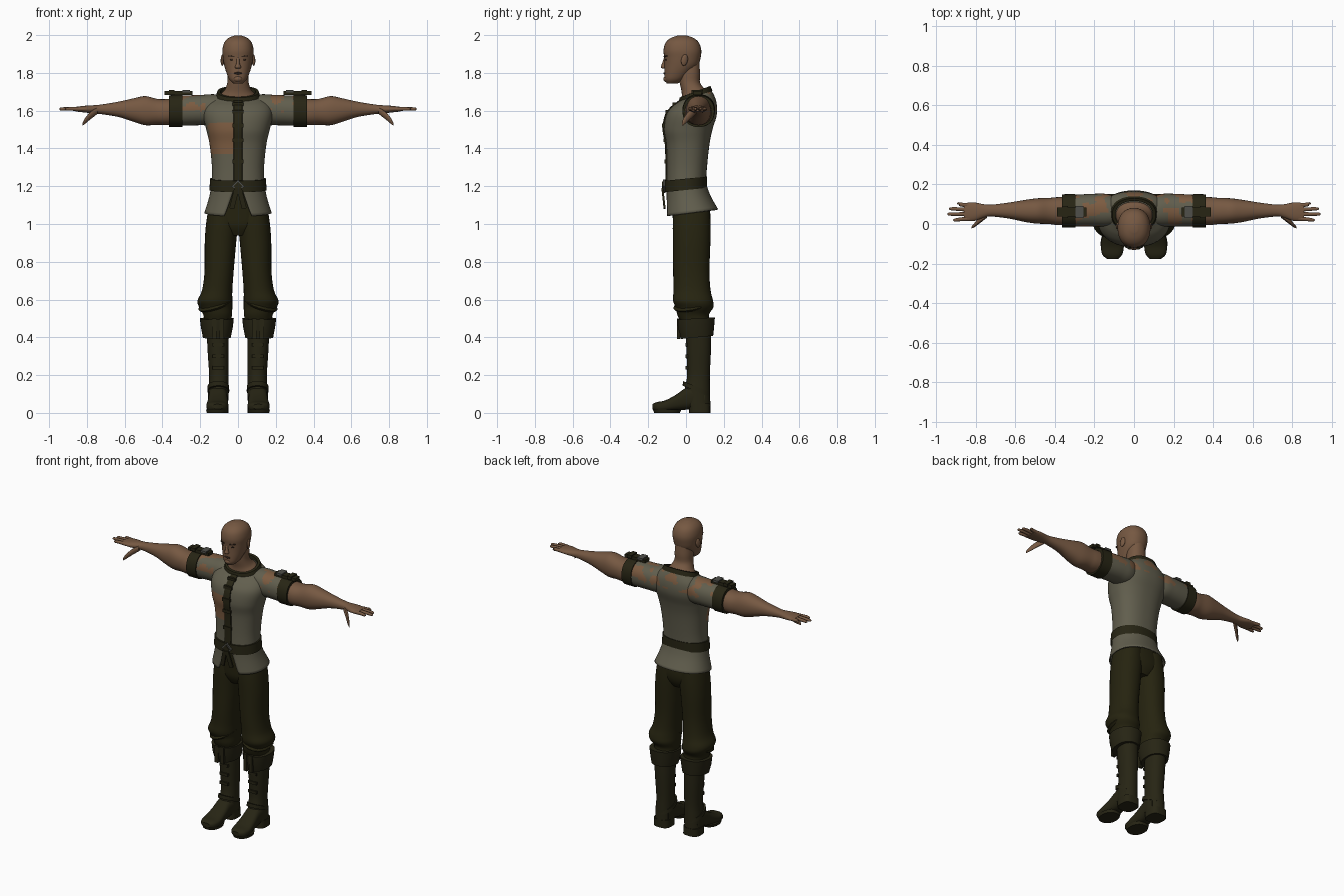
import bpy, bmesh
from math import sin, cos, pi, radians, copysign
from mathutils import Vector, Matrix, Euler, noise

if "Cube" in bpy.data.objects:
    bpy.data.objects.remove(bpy.data.objects["Cube"])


def material(name, r, g, b):
    m = bpy.data.materials.new(name)
    m.use_nodes = True
    m.diffuse_color = (r, g, b, 1)
    shader = m.node_tree.nodes["Principled BSDF"]
    shader.inputs["Base Color"].default_value = (r, g, b, 1)
    shader.inputs["Roughness"].default_value = 0.8
    return m


skin = material("brown skin", .18, .098, .054)
torn = material("tan torn cloth", .2, .105, .052)
cloth = material("grey olive cloth", .12, .112, .075)
trouser = material("dark olive trousers", .019, .017, .005)
leather = material("dark leather", .02, .018, .007)
metal = material("dull metal", .08, .08, .07)
dark = material("dark brown hair", .035, .02, .012)


def finish(name, bm, mats, rule=None, angle=42):
    """Turn a bmesh into an object with smooth faces and sharp creases."""
    bmesh.ops.recalc_face_normals(bm, faces=bm.faces)
    for f in bm.faces:
        f.smooth = True
        if rule:
            f.material_index = rule(f.calc_center_median())
    for e in bm.edges:
        e.smooth = e.calc_face_angle(0) < radians(angle)
    mesh = bpy.data.meshes.new(name)
    bm.to_mesh(mesh)
    bm.free()
    for m in mats:
        mesh.materials.append(m)
    obj = bpy.data.objects.new(name, mesh)
    bpy.context.collection.objects.link(obj)
    return obj


def smooth_rows(rows, steps):
    """Pad rows to (position, u, v, radius u, radius v, tilt) and round them."""
    rows = [tuple(r) + (0,) * (6 - len(r)) for r in rows]
    out = []
    for i in range(len(rows) - 1):
        a, b, c, d = (rows[min(max(i + k, 0), len(rows) - 1)] for k in (-1, 0, 1, 2))
        for s in range(steps):
            t = s / steps
            out.append(tuple(
                q + t * ((r - p) + t * ((2*p - 5*q + 4*r - w) + t * (3*(q - r) + w - p))) / 2
                for p, q, r, w in zip(a, b, c, d)))
    return out + [rows[-1]]


def loft(name, rows, *mats, axis="Z", seg=32, p=2.2, steps=4, cap=True,
         side=1, gap=None, rule=None):
    """Skin rounded cross-sections along an axis; gap leaves the front open."""
    bm = bmesh.new()
    rings = []
    dense = smooth_rows(rows, steps)
    for i, (a, u, v, ru, rv, tilt) in enumerate(dense):
        g = gap[0] + (gap[1] - gap[0]) * i / (len(dense) - 1) if gap else 0
        ring = []
        for k in range(seg + bool(gap)):
            t = -pi / 2 + g + (2 * pi - 2 * g) * k / seg
            du, dv = (r * copysign(abs(w) ** (2 / p), w) for r, w in ((ru, cos(t)), (rv, sin(t))))
            a2 = a + tilt * dv
            co = {"Z": (side * (u + du), v + dv, a2),
                  "X": (side * a2, u + du, v + dv),
                  "Y": (side * (u + du), a2, v + dv)}[axis]
            ring.append(bm.verts.new(co))
        rings.append(ring)
    for lo, hi in zip(rings, rings[1:]):
        for k in range(seg):
            j = (k + 1) % len(lo)
            bm.faces.new((lo[k], lo[j], hi[j], hi[k]))
    if cap and not gap:
        bm.faces.new(rings[0])
        bm.faces.new(rings[-1])
    return finish(name, bm, mats, rule)


def solid(name, kind, loc, size, mat, rot=(0, 0, 0)):
    """Box or ball of a given full size."""
    bm = bmesh.new()
    m = Matrix.LocRotScale(Vector(loc), Euler([radians(r) for r in rot]), Vector(size))
    if kind == "box":
        bmesh.ops.create_cube(bm, size=1, matrix=m)
    else:
        bmesh.ops.create_uvsphere(bm, u_segments=16, v_segments=10, radius=.5, matrix=m)
    return finish(name, bm, [mat])


# Worn areas of the shirt: a chest patch and mottling on the shoulders
def worn(c):
    ragged = .012 * noise.noise(c * 40)
    if c.y < 0 and -.155 + ragged < c.x < -.02 and 1.365 < c.z + ragged < 1.535:
        return 1
    upper = c.z > 1.6 + ragged and (c.y > .06 or abs(c.x) > .17)
    return int(upper and noise.noise(c * 17) > .08)


# Head, neck and face
loft("head", [(1.745, 0, -.072, .026, .03), (1.765, 0, -.062, .046, .051),
              (1.80, 0, -.045, .061, .069), (1.84, 0, -.025, .073, .089),
              (1.88, 0, -.019, .08, .096), (1.92, 0, -.019, .083, .1),
              (1.96, 0, -.02, .073, .088), (1.985, 0, -.02, .05, .06),
              (1.998, 0, -.02, .018, .022)], skin)
loft("neck", [(1.63, 0, .05, .085, .07), (1.68, 0, .045, .092, .068, .3),
              (1.71, 0, .035, .07, .058, .2), (1.75, 0, .02, .056, .054),
              (1.80, 0, .018, .055, .056), (1.86, 0, .015, .05, .055)], skin)
loft("nose", [(1.822, 0, -.115, .008, .006), (1.83, 0, -.118, .016, .015),
              (1.85, 0, -.115, .009, .012), (1.885, 0, -.108, .007, .006)], skin, seg=12)
solid("lips", "ball", (0, -.112, 1.798), (.04, .014, .012), dark)
solid("chin", "ball", (0, -.1, 1.768), (.05, .04, .035), skin)
for side, label in ((1, "left"), (-1, "right")):
    solid(label + "_eye", "ball", (side * .031, -.104, 1.87), (.024, .012, .011), dark)
    solid(label + "_brow", "box", (side * .034, -.107, 1.888), (.036, .012, .006), dark,
          (0, side * -6, side * 18))
    solid(label + "_ear", "ball", (side * .082, -.008, 1.868), (.018, .036, .062), skin,
          (-10, 0, side * 15))

# Shirt body, placket and collar
torso = [(1.19, 0, 0, .14, .103), (1.30, 0, .005, .138, .106),
         (1.42, 0, .01, .15, .114), (1.50, 0, .012, .168, .128),
         (1.58, 0, .03, .184, .133), (1.64, 0, .046, .165, .113, .12),
         (1.682, 0, .05, .108, .082, .35)]
loft("shirt_body", torso, cloth, torn, seg=96, p=2.35, steps=7, rule=worn)
front = [(r[0] - r[5] * r[4], 0, r[2] - r[4], .023, .008) for r in smooth_rows(torso, 4)]
loft("shirt_placket", front[1:], leather, seg=16, p=6, steps=1)
for r in front[5:22:4]:
    solid("placket_clasp", "box", (0, r[2] - .006, r[0]), (.056, .014, .02), leather)
loft("collar", [(1.67, 0, .05, .12, .09, .38), (1.70, 0, .048, .11, .082, .38),
                (1.70, 0, .047, .094, .07, .38), (1.67, 0, .047, .094, .07, .38)],
     leather, steps=1, cap=False, seg=40)

# Shirt skirt with an open front, belt and buckle
skirt = loft("shirt_skirt", [(1.21, 0, 0, .14, .105, .1), (1.14, 0, .012, .153, .117, .1),
                             (1.06, 0, .03, .178, .14, .13)],
             cloth, seg=64, gap=(.08, .4))
shell = skirt.modifiers.new("thickness", "SOLIDIFY")
shell.thickness = .008
loft("belt", [(1.18, 0, 0, .151, .112, .1), (1.24, 0, 0, .148, .112, .1),
              (1.24, 0, 0, .13, .095, .1), (1.18, 0, 0, .13, .095, .1)],
     leather, steps=1, cap=False, seg=48)
solid("buckle_frame", "box", (0, -.115, 1.2), (.05, .014, .05), metal, (0, 45, 0))
solid("buckle_centre", "box", (0, -.12, 1.2), (.034, .014, .034), leather, (0, 45, 0))
for s in (1, -1):
    solid("belt_end", "box", (s * .02, -.119, 1.135), (.026, .01, .11), leather, (6, s * -14, 0))

# Trouser seat
loft("trouser_seat", [(1.2, 0, .01, .13, .092), (1.06, 0, .028, .155, .1),
                      (.99, 0, .03, .14, .095), (.94, 0, .03, .07, .07)], trouser)

for side, label in ((1, "left"), (-1, "right")):
    # Sleeve, arm band and shoulder strap
    loft(label + "_sleeve", [(.05, .06, 1.61, .06, .07), (.13, .068, 1.605, .082, .082),
                             (.2, .07, 1.603, .083, .08), (.31, .067, 1.6, .08, .08)],
         cloth, torn, axis="X", seg=56, steps=8, side=side, rule=worn)
    loft(label + "_arm_band", [(.295, .067, 1.6, .086, .087), (.365, .066, 1.597, .084, .084)],
         leather, axis="X", steps=1, side=side)
    solid(label + "_shoulder_strap", "box", (side * .315, .06, 1.693), (.15, .046, .02), leather)
    solid(label + "_strap_buckle", "box", (side * .275, .06, 1.703), (.04, .06, .014), metal)
    solid(label + "_strap_keeper", "box", (side * .35, .06, 1.7), (.03, .06, .02), leather)

    # Arm and hand
    loft(label + "_arm", [(.28, .065, 1.6, .07, .07), (.38, .065, 1.592, .071, .069),
                          (.43, .066, 1.594, .066, .069), (.49, .066, 1.6, .064, .077),
                          (.55, .066, 1.603, .056, .063), (.63, .068, 1.607, .041, .041),
                          (.72, .068, 1.607, .03, .026), (.76, .066, 1.607, .034, .022),
                          (.81, .062, 1.608, .047, .018), (.86, .061, 1.608, .045, .012)],
         skin, axis="X", side=side)
    for finger, start, end, tip in (("index", .027, .02, .915), ("middle", .05, .05, .945),
                                    ("ring", .073, .077, .935), ("little", .094, .104, .895)):
        loft(f"{label}_{finger}_finger",
             [(.83, start, 1.608, .012, .011), (.88, (start + end) / 2, 1.61, .01, .01),
              (tip - .01, end, 1.609, .008, .008), (tip, end, 1.608, .003, .003)],
             skin, axis="X", seg=10, side=side)
    loft(label + "_thumb", [(.745, .045, 1.6, .014, .018), (.78, .018, 1.575, .014, .02),
                            (.81, -.008, 1.545, .01, .015), (.823, -.018, 1.528, .004, .007)],
         skin, axis="X", seg=12, side=side)

    # Trouser leg gathered over the knee
    loft(label + "_trouser_leg", [(1.1, .078, .03, .076, .095), (1.0, .085, .03, .084, .1),
                                  (.9, .093, .03, .083, .099), (.75, .1, .028, .077, .096),
                                  (.65, .11, .032, .08, .098), (.595, .122, .037, .092, .106),
                                  (.56, .118, .045, .088, .1), (.52, .108, .038, .076, .084),
                                  (.48, .107, .05, .07, .078)], trouser, side=side)
    solid(label + "_knee_fold", "ball", (side * .12, .035, .575), (.19, .21, .05), trouser,
          (12, side * 18, 0))

    # Boot shaft, turned cuff and foot
    loft(label + "_boot_cuff", [(.5, .112, .053, .09, .1, .06), (.45, .112, .053, .084, .096, .08),
                                (.4, .112, .058, .074, .086, .1), (.4, .112, .058, .05, .06, .1)],
         leather, steps=1, side=side)
    loft(label + "_boot_shaft", [(.44, .108, .066, .058, .068), (.33, .105, .067, .056, .065),
                                 (.2, .102, .066, .051, .06), (.12, .104, .06, .053, .067),
                                 (.04, .106, .063, .054, .066)], leather, side=side)
    loft(label + "_boot_foot", [(.1, .104, .075, .048, .045), (.05, .104, .085, .052, .06),
                                (0, .106, .075, .05, .058), (-.05, .107, .055, .053, .043),
                                (-.11, .109, .036, .058, .03), (-.155, .11, .032, .05, .025),
                                (-.178, .108, .033, .026, .013)],
         leather, axis="Y", p=2.7, side=side)
    loft(label + "_boot_heel", [(0, .107, .073, .056, .056), (.05, .107, .073, .055, .056)],
         leather, steps=1, p=3, side=side)
    loft(label + "_boot_sole", [(0, .11, -.1, .055, .068), (.018, .11, -.1, .059, .075)],
         leather, steps=1, side=side)
    loft(label + "_ankle_strap", [(.115, .104, .055, .058, .073, -.4),
                                  (.14, .104, .055, .057, .071, -.4)],
         leather, steps=1, side=side)
    for z in (.36, .3, .24):
        solid(label + "_boot_lace", "box", (side * .104, .004, z), (.06, .014, .018), leather)
    for x in (.085, .125):
        solid(label + "_cuff_strap", "box", (side * x, -.04, .445), (.024, .016, .11), leather)
